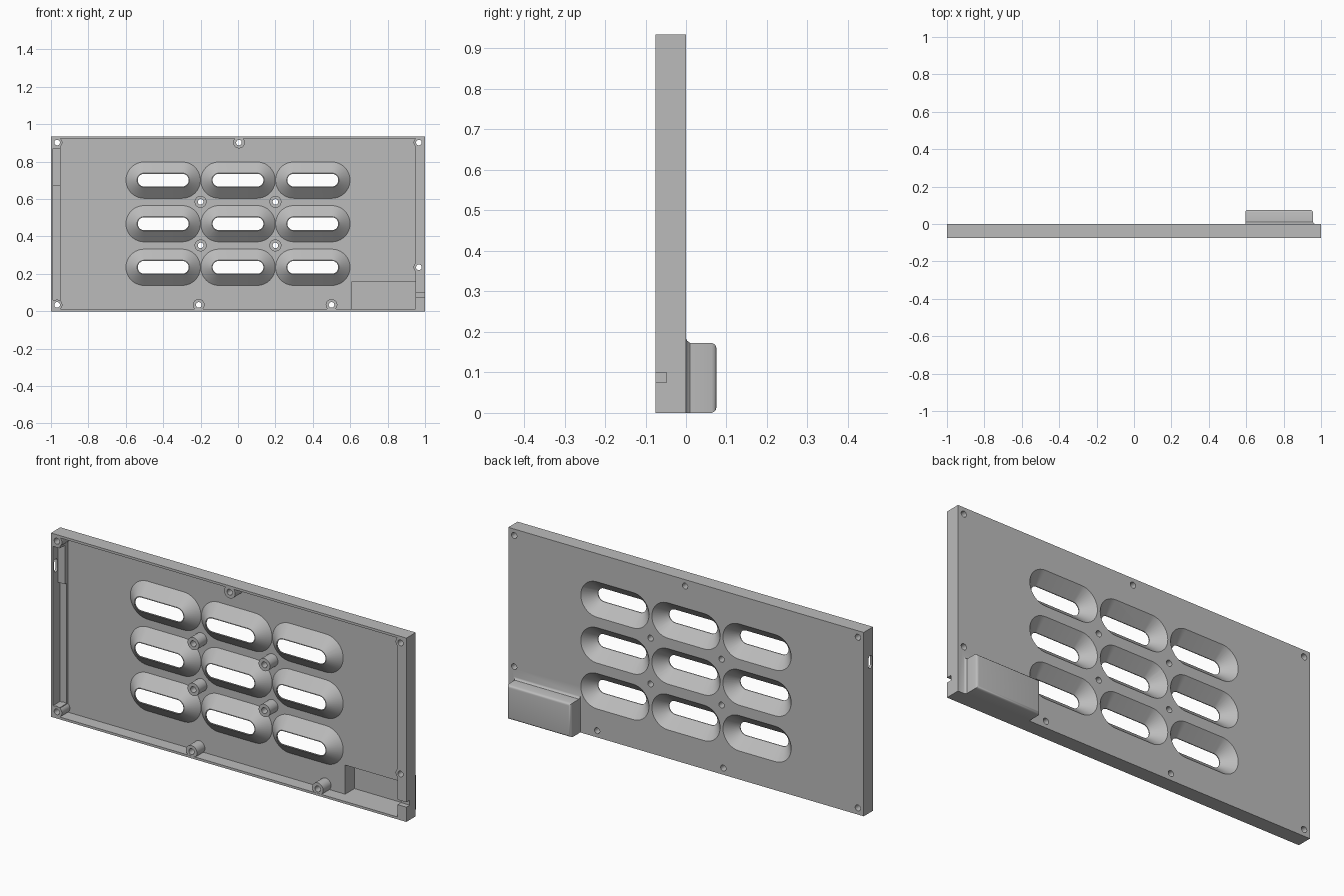
import bpy
import bmesh
from math import cos, sin, pi

cube = bpy.data.objects.get("Cube")
if cube:
    bpy.data.objects.remove(cube, do_unlink=True)

grey = bpy.data.materials.new("grey_plastic")
grey.use_nodes = True
colour = (0.5, 0.5, 0.5, 1)
grey.diffuse_color = colour
grey.node_tree.nodes["Principled BSDF"].inputs["Base Color"].default_value = colour


def loft(bm, rings):
    """Closed solid skinned through rings of equal point count."""
    loops = [[bm.verts.new(p) for p in ring] for ring in rings]
    for a, b in zip(loops, loops[1:]):
        n = len(a)
        for i in range(n):
            bm.faces.new((a[i], a[(i + 1) % n], b[(i + 1) % n], b[i]))
    bm.faces.new(loops[0])
    bm.faces.new(loops[-1])


def rect(x0, x1, z0, z1, y):
    return [(x0, y, z0), (x1, y, z0), (x1, y, z1), (x0, y, z1)]


def stadium(cx, cz, y, half, r, n=20):
    """Slot outline with its long axis on x; half = straight half length."""
    right = [(cx + half + r * cos(t), y, cz + r * sin(t))
             for t in (-pi / 2 + pi * i / n for i in range(n + 1))]
    left = [(2 * cx - x, y, 2 * cz - z) for x, y, z in right]
    return right + left


def circle(cx, cz, y, r, n=32):
    return [(cx + r * cos(2 * pi * i / n), y, cz + r * sin(2 * pi * i / n))
            for i in range(n)]


def make(name, solids):
    bm = bmesh.new()
    for rings in solids:
        loft(bm, rings)
    bmesh.ops.recalc_face_normals(bm, faces=bm.faces)
    mesh = bpy.data.meshes.new(name)
    bm.to_mesh(mesh)
    bm.free()
    mesh.materials.append(grey)
    ob = bpy.data.objects.new(name, mesh)
    bpy.context.collection.objects.link(ob)
    return ob


def box(x0, x1, y0, y1, z0, z1):
    return [rect(x0, x1, z0, z1, y0), rect(x0, x1, z0, z1, y1)]


def combine(target, name, solids, operation):
    tool = make(name, solids)
    mod = target.modifiers.new(name, 'BOOLEAN')
    mod.operation = operation
    mod.solver = 'EXACT'
    mod.object = tool
    bpy.context.view_layer.objects.active = target
    bpy.ops.object.modifier_apply(modifier=mod.name)
    bpy.data.objects.remove(tool, do_unlink=True)


FRONT, FLOOR, OPEN = -0.075, -0.01, -0.1
TOP = 0.935

# Panel slab
panel = make("vented_panel", [box(-1, 1, FRONT, 0, 0, TOP)])

# Rear housing: rounded outer rim, small flare where it meets the panel
profile = [(-0.005, 0, 0.011), (0, 0, 0.011), (0.003, 0, 0.005), (0.010, 0, 0),
           (0.063, 0, 0), (0.070, 0.003, 0), (0.074, 0.008, 0), (0.075, 0.013, 0)]
combine(panel, "rear_housing",
        [[rect(0.595 + inset, 0.957 - inset + flare, inset, 0.173 - inset + flare, y)
          for y, inset, flare in profile]], 'UNION')

# Open tray, housing pocket, left channel, side notch
cavities = {
    "tray": box(-0.95, 0.95, OPEN, FLOOR, 0.012, TOP - 0.012),
    "housing_pocket": box(0.61, 0.95, OPEN, 0.065, 0.012, 0.16),
    "left_channel": box(-0.988, -0.94, OPEN, -0.02, 0.06, 0.672),
    "left_upper_channel": box(-0.988, -0.94, OPEN, -0.035, 0.67, 0.87),
    "right_notch": box(0.93, 1.1, OPEN, -0.048, 0.075, 0.10),
}
for name, solid in cavities.items():
    combine(panel, name, [solid], 'DIFFERENCE')

# Oval opening through the left channel wall
oval = [[(x, b, a) for a, _, b in stadium(0.765, -0.053, 0, 0.02, 0.013)]
        for x in (-1.1, -0.97)]
combine(panel, "side_opening", [oval], 'DIFFERENCE')

# Vent shells and screw bosses
vents = [(x, z) for x in (-0.4, 0, 0.4) for z in (0.235, 0.468, 0.701)]
posts = [(x, z, 0.032) for x in (-0.2, 0.2) for z in (0.352, 0.585)]
posts += [(0.005, 0.902, 0.031), (-0.21, 0.034, 0.031), (0.5, 0.034, 0.031)]
posts += [(-0.967, 0.902, 0.028), (-0.967, 0.034, 0.028),
          (0.967, 0.902, 0.028), (0.967, 0.235, 0.028)]
shells = [[stadium(x, z, -0.005, 0.102, 0.097), stadium(x, z, FLOOR, 0.102, 0.097),
           stadium(x, z, -0.062, 0.102, 0.038)] for x, z in vents]
bosses = [[circle(x, z, -0.005, r), circle(x, z, -0.074, r)] for x, z, r in posts]
combine(panel, "vent_shells_and_bosses", shells + bosses, 'UNION')

# Funnels from the back and screw holes
funnels = [[stadium(x, z, 0.002, 0.102, 0.092), stadium(x, z, -0.058, 0.102, 0.034),
            stadium(x, z, OPEN, 0.102, 0.034)] for x, z in vents]
holes = [[circle(x, z, 0.01, 0.015), circle(x, z, OPEN, 0.015)] for x, z, _ in posts]
combine(panel, "funnels_and_holes", funnels + holes, 'DIFFERENCE')

# Smooth curved walls, crisp corners
bpy.ops.object.select_all(action='DESELECT')
panel.select_set(True)
bpy.context.view_layer.objects.active = panel
bpy.ops.object.shade_smooth_by_angle()
